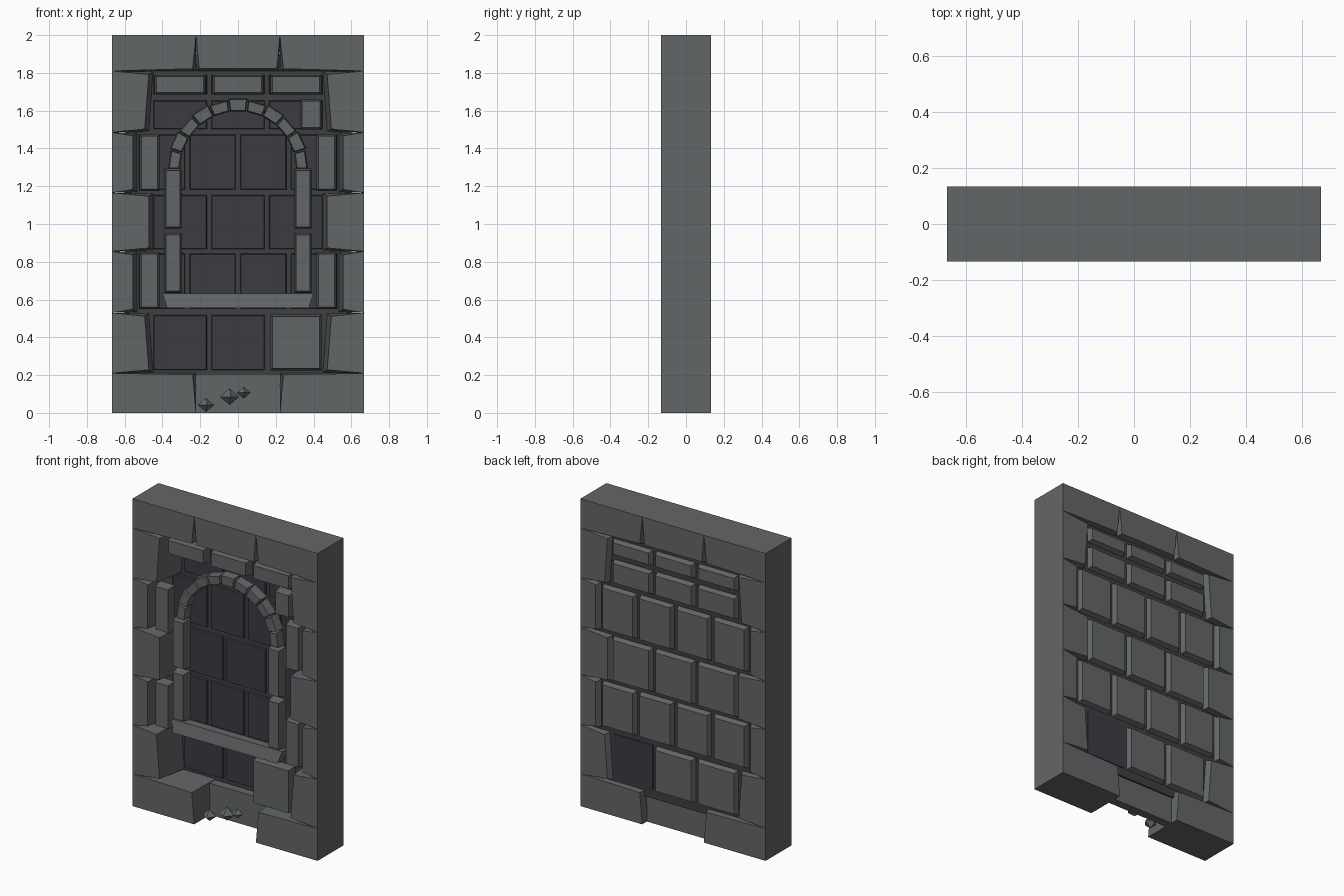
import bpy, bmesh, math

cube = bpy.data.objects.get("Cube")
if cube:
    bpy.data.objects.remove(cube, do_unlink=True)

W, D, H = 0.667, 0.133, 2.0       # half width, half depth, height
CORE_FRONT, CORE_BACK = 0.09, 0.1
THICK = 0.06                      # thickness of the proud front stones


def material(name, rgb):
    m = bpy.data.materials.new(name)
    m.use_nodes = True
    m.diffuse_color = (*rgb, 1)
    bsdf = m.node_tree.nodes["Principled BSDF"]
    bsdf.inputs["Base Color"].default_value = (*rgb, 1)
    bsdf.inputs["Roughness"].default_value = 0.9
    return m


STONE = material("grey stone", (0.124, 0.132, 0.137))
DARK = material("dark recessed brick", (0.045, 0.043, 0.053))
MORTAR = material("mortar", (0.049, 0.05, 0.055))


def build(name, verts, faces, mat):
    mesh = bpy.data.meshes.new(name)
    mesh.from_pydata(verts, [], faces)
    bm = bmesh.new()
    bm.from_mesh(mesh)
    bmesh.ops.recalc_face_normals(bm, faces=bm.faces)
    bm.to_mesh(mesh)
    bm.free()
    mesh.materials.append(mat)
    bpy.context.collection.objects.link(bpy.data.objects.new(name, mesh))


def loft(name, loops, mat):
    """Closed solid through matching loops of points."""
    n = len(loops[0])
    verts = [p for loop in loops for p in loop]
    faces = [tuple(range(n)), tuple(range(len(verts) - n, len(verts)))]
    for a in range(0, len(verts) - n, n):
        for i in range(n):
            j = (i + 1) % n
            faces.append((a + i, a + j, a + n + j, a + n + i))
    build(name, verts, faces, mat)


def rect(x0, x1, z0, z1, y, inset=0.0):
    x0, x1, z0, z1 = x0 + inset, x1 - inset, z0 + inset, z1 - inset
    return [(x0, y, z0), (x1, y, z0), (x1, y, z1), (x0, y, z1)]


def brick(name, x0, x1, z0, z1, y_base, y_face, mat=STONE, inset=0.01):
    loft(name, [rect(x0, x1, z0, z1, y_base),
                rect(x0, x1, z0, z1, y_face, inset)], mat)


def proud_brick(name, x0, x1, z0, z1, y_face):
    brick(name, x0, x1, z0, z1, y_face + THICK, y_face)


def frame_stone(name, face, middle):
    """Full depth stone, fuller beside the mortar than on its two faces."""
    loft(name, [[(x, y, z) for x, z in poly]
                for y, poly in ((-D, face), (CORE_FRONT, middle), (D, face))], STONE)


# Mortar core
loft("mortar_core", [rect(-0.6, 0.6, 0.17, 1.9, CORE_FRONT),
                     rect(-0.6, 0.6, 0.17, 1.9, CORE_BACK)], MORTAR)

# Frame: side stones with wedge joints, long and short in turn
ROWS = [0.21, 0.53, 0.855, 1.165, 1.485, 1.81]
for side, s in (("left", 1), ("right", -1)):
    for r in range(5):
        z0, z1 = ROWS[r], ROWS[r + 1]
        inner = 0.45 if r % 2 == 0 else 0.535
        low = 0.022 if r == 4 else 0     # lean of the end stones
        high = 0.022 if r == 0 else 0

        def end(x, gap):
            return [(s * W, z0), (s * W, z1),
                    (s * (x + high), z1 - gap), (s * (x + low), z0 + gap)]
        frame_stone(f"{side}_side_stone_{r}", end(inner + 0.022, 0.018), end(inner, 0.004))

    # Corner stones
    def corner(z_out, z_joint, gap, drop):
        return [(s * W, z_out), (s * 0.222, z_out),
                (s * (0.222 + gap), z_joint + drop), (s * W, z_joint)]
    frame_stone(f"{side}_top_corner", corner(H, 1.81, 0.018, 0.012), corner(H, 1.81, 0.002, 0))
    frame_stone(f"{side}_bottom_corner", corner(0, 0.21, 0.018, -0.008), corner(0, 0.21, 0.002, 0))


def lintel(gap, z):
    return [(-0.222, H), (0.222, H), (0.222 - gap, z), (-0.222 + gap, z)]


frame_stone("top_middle_stone", lintel(0.016, 1.822), lintel(0.002, 1.81))
brick("bottom_middle_stone", -0.225, 0.225, 0, 0.205, 0.03, 0.085, STONE, 0)

# Brick courses: (bottom, top, half width, count)
COURSES = [(0.225, 0.52, 0.46, 3), (0.55, 0.845, 0.535, 4), (0.865, 1.155, 0.46, 3),
           (1.18, 1.475, 0.535, 4), (1.5, 1.655, 0.46, 3), (1.685, 1.79, 0.46, 3)]
for c, (z0, z1, half, count) in enumerate(COURSES):
    step = 2 * half / count
    for i in range(count):
        x0 = -half + i * step + 0.01
        x1 = x0 + step - 0.02
        pushed = c == 0 and i == count - 1
        # Back face, with one hollow where a brick is pushed through
        if pushed:
            brick("pushed_brick_hollow", x0, x1, z0, z1, 0.095, 0.104, DARK, 0.004)
        else:
            brick(f"back_brick_{c}_{i}", x0, x1, z0, z1, 0.095, 0.13, STONE, 0.015)
        # Front face
        if pushed or c == 5:
            proud_brick(f"front_brick_{c}_{i}", x0 + 0.008, x1 - 0.008, z0, z1, -0.1)
        if not pushed:
            brick(f"recessed_brick_{c}_{i}", x0, x1, z0, z1, 0.095, 0.08, DARK, 0.006)

# Remaining proud bricks on the front
proud_brick("upper_small_brick", 0.33, 0.445, 1.5, 1.66, -0.1)
for side, s in (("left", 1), ("right", -1)):
    for level, z0 in (("lower", 0.55), ("upper", 1.175)):
        a, b = sorted((s * 0.415, s * 0.522))
        proud_brick(f"{side}_{level}_edge_brick", a, b, z0, z0 + 0.3, -0.115)
    # Niche jambs
    for level, z0 in (("lower", 0.635), ("upper", 0.975)):
        a, b = sorted((s * 0.298, s * 0.39))
        proud_brick(f"{side}_{level}_jamb", a, b, z0, z0 + 0.318, -0.125)

# Niche arch
COUNT, Z_ARCH = 11, 1.29
span = math.pi / COUNT
for i in range(COUNT):
    mid = math.pi * (i + 0.5) / COUNT
    r_out = 0.377 if i % 2 else 0.37

    def wedge(y, inset):
        pts = []
        for r, sign in ((0.308 + inset, -1), (r_out - inset, -1),
                        (r_out - inset, 1), (0.308 + inset, 1)):
            t = mid + sign * (span * 0.47 - inset * 2)
            pts.append((r * math.cos(t), y, Z_ARCH + r * math.sin(t)))
        return pts
    loft(f"arch_stone_{i}", [wedge(-0.11 + THICK, 0), wedge(-0.11, 0.006)], STONE)

# Window sill, narrower below, with a sloping front
loft("sill", [[(-w, -0.06, z), (w, -0.06, z), (w, y, z), (-w, y, z)]
              for z, w, y in ((0.555, 0.375, -0.133), (0.632, 0.4, -0.115))], STONE)

# Rubble: small pointed stones
for i, (x, z, r) in enumerate(((-0.17, 0.042, 0.044), (-0.045, 0.085, 0.052), (0.03, 0.107, 0.037))):
    y = -0.05
    verts = [(x + r * math.cos(k * math.pi / 2 + 0.15), y + r * math.sin(k * math.pi / 2 + 0.15), z)
             for k in range(4)]
    verts += [(x, y, z - r * 0.85), (x, y, z + r * 0.85)]
    build(f"rubble_{i}", verts, [(k, (k + 1) % 4, tip) for k in range(4) for tip in (4, 5)], STONE)
